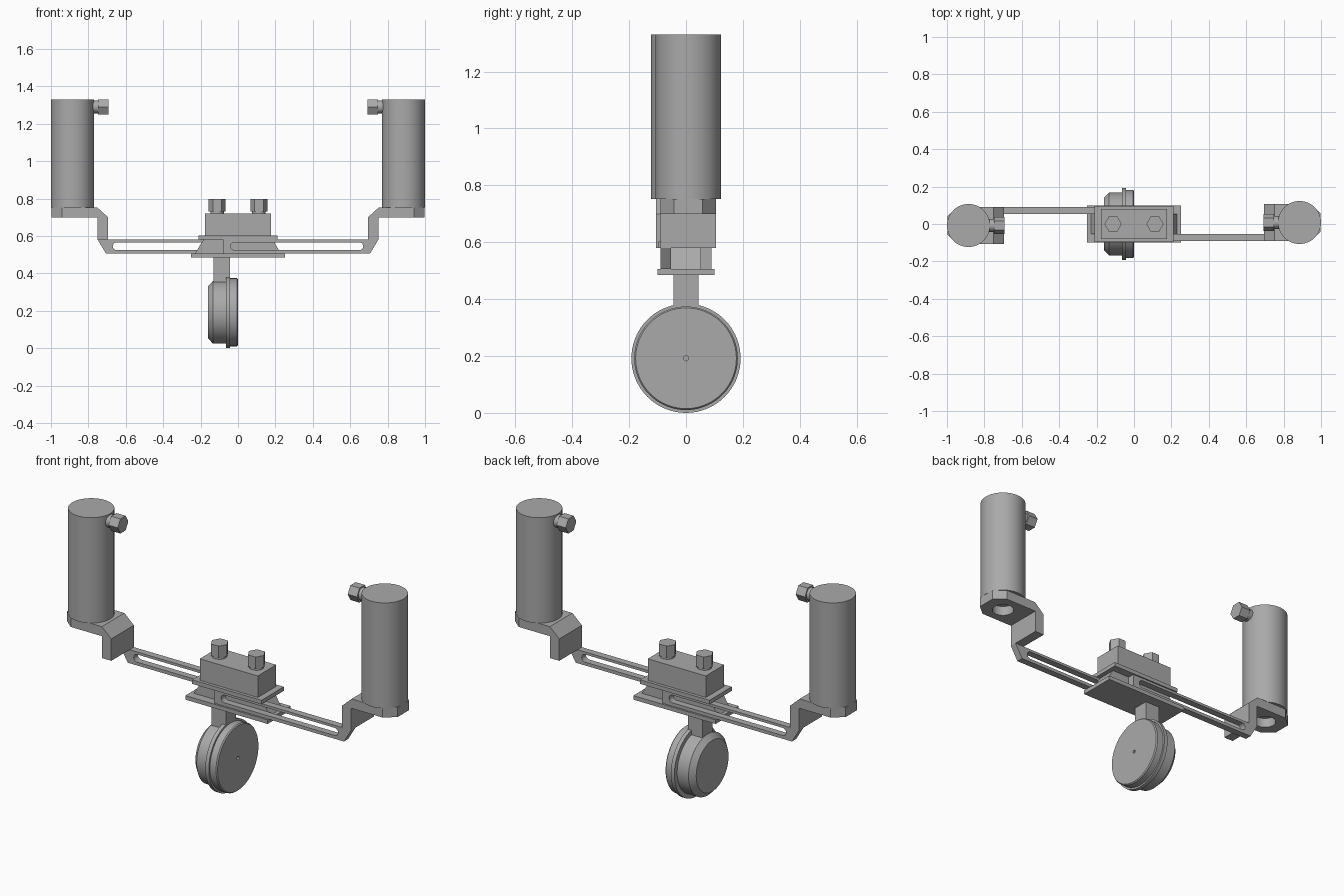
import bpy
import bmesh
import math
from mathutils import Matrix, Vector

cube = bpy.data.objects.get("Cube")
if cube:
    bpy.data.objects.remove(cube)

grey = bpy.data.materials.new("plain grey")
grey.use_nodes = True
GREY = (0.4, 0.4, 0.4, 1)
grey.diffuse_color = GREY
grey.node_tree.nodes["Principled BSDF"].inputs["Base Color"].default_value = GREY

# Where the drawn (u, v) outline and depth w go, per plane
PLANES = {
    "XZ": lambda u, v, w: (u, w, v),
    "XY": lambda u, v, w: (u, v, w),
    "YZ": lambda u, v, w: (w, u, v),
}


def finish(name, bm, smooth=False):
    bmesh.ops.recalc_face_normals(bm, faces=bm.faces)
    mesh = bpy.data.meshes.new(name)
    bm.to_mesh(mesh)
    bm.free()
    mesh.materials.append(grey)
    obj = bpy.data.objects.new(name, mesh)
    bpy.context.collection.objects.link(obj)
    if smooth:
        bpy.ops.object.select_all(action="DESELECT")
        obj.select_set(True)
        bpy.context.view_layer.objects.active = obj
        bpy.ops.object.shade_smooth_by_angle(angle=math.radians(30))
    return obj


def extrude(name, plane, loops, lo, hi):
    """Fill an outline (later loops are holes) and give it depth."""
    place = PLANES[plane]
    bm = bmesh.new()
    edges = []
    for loop in loops:
        verts = [bm.verts.new(place(u, v, lo)) for u, v in loop]
        edges += [bm.edges.new((a, b)) for a, b in zip(verts, verts[1:] + verts[:1])]
    bmesh.ops.triangle_fill(bm, edges=edges, use_beauty=True)
    out = bmesh.ops.extrude_face_region(bm, geom=bm.faces[:], use_keep_orig=True)
    moved = [g for g in out["geom"] if isinstance(g, bmesh.types.BMVert)]
    bmesh.ops.translate(bm, verts=moved, vec=Vector(place(0, 0, hi - lo)))
    return finish(name, bm)


def box(name, x, y, z):
    return extrude(name, "XZ", [[(x[0], z[0]), (x[1], z[0]), (x[1], z[1]), (x[0], z[1])]], *y)


def lathe(name, profile, centre, axis="Z", sides=64):
    """Spin (radius, height) points around an axis; ends are capped at radius 0."""
    bm = bmesh.new()
    verts = [bm.verts.new((r, 0, h)) for r, h in profile]
    edges = [bm.edges.new(pair) for pair in zip(verts, verts[1:])]
    bmesh.ops.spin(bm, geom=verts + edges, cent=(0, 0, 0), axis=(0, 0, 1),
                   angle=math.tau, steps=sides, use_duplicate=False)
    bmesh.ops.remove_doubles(bm, verts=bm.verts, dist=0.0001)
    if axis == "X":
        bm.transform(Matrix.Rotation(math.pi / 2, 4, "Y"))
    bm.transform(Matrix.Translation(centre))
    return finish(name, bm, smooth=sides > 8)


def ring(cx, cy, r, count=32):
    return [(cx + r * math.cos(math.tau * i / count), cy + r * math.sin(math.tau * i / count))
            for i in range(count)]


def slot(x0, x1, z, r, count=10):
    points = []
    for cx, start in ((x1 - r, -math.pi / 2), (x0 + r, math.pi / 2)):
        for i in range(count + 1):
            a = start + math.pi * i / count
            points.append((cx + r * math.cos(a), z + r * math.sin(a)))
    return points


# Left side: slotted arm, stepped bracket, grip and its knob
GX, GY, W = 0.885, 0.008, 0.098
front, back = GY - W, GY + W
side = [
    extrude("arm", "XZ",
            [[(-0.08, 0.506), (0.706, 0.506), (0.75, 0.58), (-0.08, 0.58)],
             slot(-0.04, 0.67, 0.545, 0.021)], front, -0.053),
    extrude("arm_step", "XZ",
            [[(0.695, 0.58), (0.75, 0.58), (0.75, 0.70), (0.80, 0.70),
              (0.80, 0.752), (0.752, 0.752), (0.695, 0.70)]], front, back),
    extrude("grip_base", "XY",
            [[(0.80, front), (0.94, front), (0.998, GY - 0.05), (0.998, GY + 0.05),
              (0.94, back), (0.80, back)], ring(GX, GY, 0.055)], 0.70, 0.752),
    lathe("grip", [(0, 0.752), (0.115, 0.752), (0.115, 1.33), (0, 1.33)], (GX, GY, 0)),
    lathe("grip_knob_neck", [(0, 0), (0.034, 0), (0.034, 0.04), (0, 0.04)],
          (0.742, GY, 1.29), "X", 32),
]
hexagon = ring(GY, 1.29, 0.046, 6)
side.append(extrude("grip_knob", "YZ", [hexagon], 0.692, 0.748))

# Right side: the same parts turned half a circle
for part in side:
    twin = part.copy()
    twin.name = "right_" + part.name
    twin.rotation_euler.z = math.pi
    bpy.context.collection.objects.link(twin)
    part.name = "left_" + part.name

# Central clamp
box("clamp_base", (-0.25, 0.25), (-0.1, 0.1), (0.484, 0.506))
extrude("clamp_wedge", "XZ",
        [[(-0.23, 0.506), (0.23, 0.506), (0.185, 0.58), (-0.185, 0.58)]], -0.053, 0.053)
box("clamp_plate", (-0.21, 0.21), (-0.097, 0.097), (0.58, 0.602))
box("clamp_block", (-0.176, 0.176), (-0.08, 0.08), (0.602, 0.72))

# Clamp bolts
for name, x in (("right", -0.112), ("left", 0.112)):
    lathe(name + "_bolt_neck", [(0, 0.72), (0.036, 0.72), (0.036, 0.74), (0, 0.74)], (x, 0, 0), sides=32)
    extrude(name + "_bolt_head", "XY", [ring(x, 0, 0.046, 6)], 0.732, 0.797)

# Stem and wheel
box("wheel_stem", (-0.13, -0.043), (-0.044, 0.044), (0.34, 0.484))
lathe("wheel", [(0, -0.16), (0.14, -0.16), (0.168, -0.133), (0.168, -0.064), (0.192, -0.064),
                (0.192, -0.043), (0.182, -0.043), (0.182, -0.006), (0.177, 0),
                (0.009, 0), (0.009, -0.02), (0, -0.02)], (0, 0, 0.192), "X", 72)
